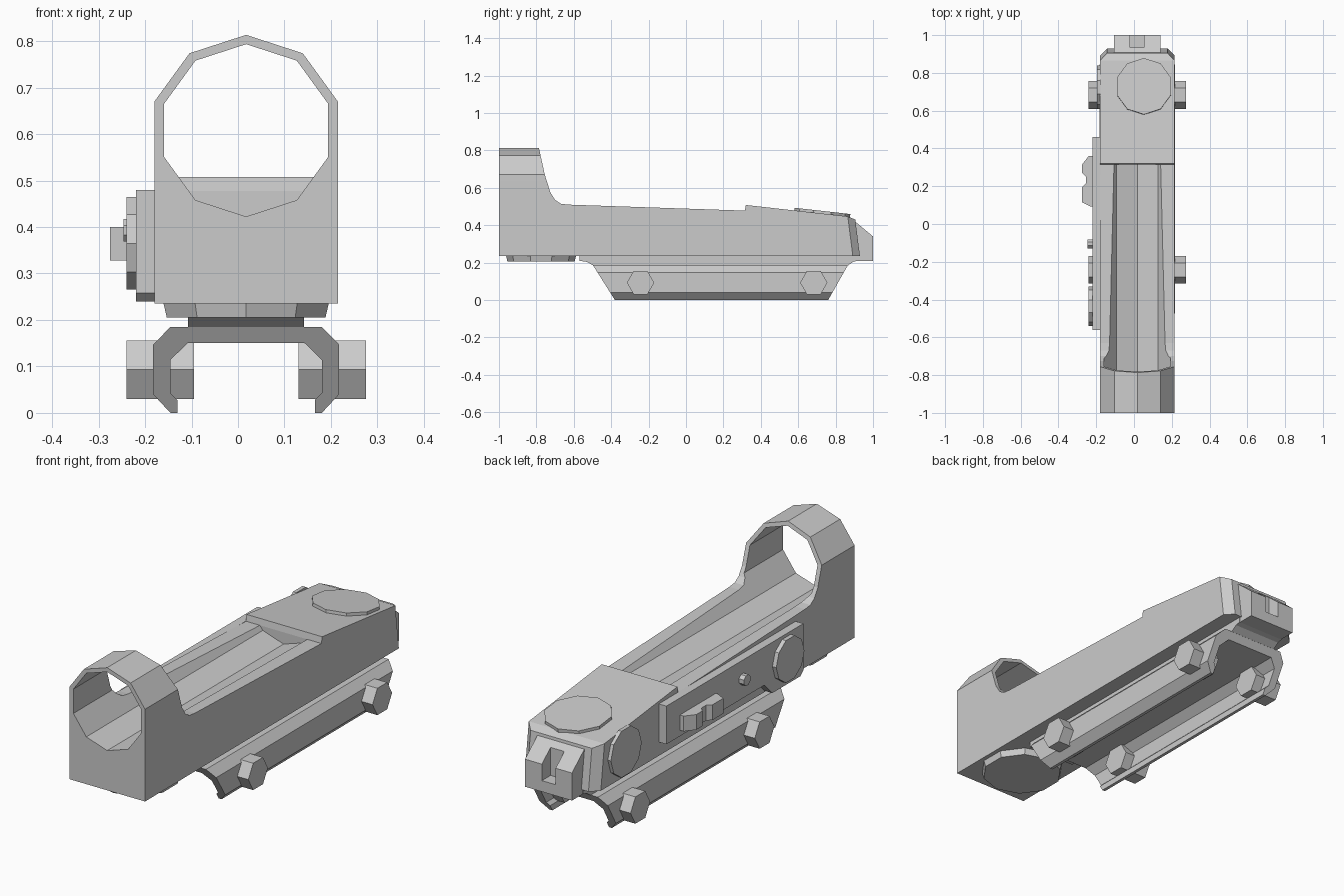
import bpy, bmesh, math
from mathutils import Vector, Matrix

if "Cube" in bpy.data.objects:
    bpy.data.objects.remove(bpy.data.objects["Cube"])

CX = 0.0175  # centre line of the housing and clamp


def prism(name, pts, axis, a, b, end_scale=1.0):
    """Extrude a 2D outline along an axis from a to b."""
    place = {'X': lambda p, t: (t, p[0], p[1]),
             'Y': lambda p, t: (p[0], t, p[1]),
             'Z': lambda p, t: (p[0], p[1], t)}[axis]
    n = len(pts)
    mid = (sum(p[0] for p in pts) / n, sum(p[1] for p in pts) / n)
    end = [tuple(m + (c - m) * end_scale for c, m in zip(p, mid)) for p in pts]
    bm = bmesh.new()
    lo = [bm.verts.new(place(p, a)) for p in pts]
    hi = [bm.verts.new(place(p, b)) for p in end]
    bm.faces.new(lo)
    bm.faces.new(hi)
    for i in range(n):
        j = (i + 1) % n
        bm.faces.new((lo[i], lo[j], hi[j], hi[i]))
    bmesh.ops.recalc_face_normals(bm, faces=bm.faces)
    mesh = bpy.data.meshes.new(name)
    bm.to_mesh(mesh)
    bm.free()
    ob = bpy.data.objects.new(name, mesh)
    bpy.context.collection.objects.link(ob)
    return ob


def ngon(cx, cy, r, n, start=0):
    return [(cx + r * math.cos(math.radians(start) + 2 * math.pi * i / n),
             cy + r * math.sin(math.radians(start) + 2 * math.pi * i / n)) for i in range(n)]


def rect(u0, u1, v0, v1):
    return [(u0, v0), (u1, v0), (u1, v1), (u0, v1)]


def boolean(ob, tool, op):
    m = ob.modifiers.new(op, 'BOOLEAN')
    m.operation, m.object, m.solver = op, tool, 'EXACT'
    bpy.context.view_layer.objects.active = ob
    bpy.ops.object.modifier_apply(modifier=m.name)
    bpy.data.objects.remove(tool)


def slice_off(ob, co, normal):
    """Remove everything on the normal side of a plane and cap it."""
    bm = bmesh.new()
    bm.from_mesh(ob.data)
    res = bmesh.ops.bisect_plane(bm, geom=bm.verts[:] + bm.edges[:] + bm.faces[:],
                                 plane_co=co, plane_no=normal, clear_outer=True)
    cut = [e for e in res['geom_cut'] if isinstance(e, bmesh.types.BMEdge)]
    bmesh.ops.contextual_create(bm, geom=cut)
    bmesh.ops.recalc_face_normals(bm, faces=bm.faces)
    bm.to_mesh(ob.data)
    bm.free()


# Housing: side silhouette intersected with the hooded front silhouette
side = [(-1, .235), (-1, .83), (-.79, .83), (-.755, .67), (-.725, .575), (-.70, .535),
        (-.67, .515), (-.63, .51), (.315, .478), (.32, .508), (.865, .447),
        (.905, .43), (.93, .235)]
housing = prism("housing", side, 'X', -.18, .215)
hood = ngon(CX, .606, .2075, 10, 18)[:5]
front = [(CX - .2, .1), (CX + .2, .1)] + hood
boolean(housing, prism("hood_cutter", front, 'Y', -1.1, 1.1), 'INTERSECT')

# Bore and open trough
boolean(housing, prism("bore_cutter", ngon(CX, .608, .1855, 10, 90), 'Y', -1.1, .315), 'DIFFERENCE')

# Slanted rear corner chamfers
for s in (-1, 1):
    p = Vector((CX + s * .1975, .865, .447))
    nrm = (Vector((0, .027, -.212))).cross(Vector((-s * .045, .045, 0)))
    if nrm.y < 0:
        nrm.negate()
    slice_off(housing, p, nrm)

# Rear forked sight block
rear = prism("rear_fork", [(.88, .43), (.91, .415), (1, .34), (1, .21), (.92, .21), (.88, .236)],
             'X', -.105, .14)
boolean(rear, prism("fork_cutter", rect(-.02, .052, .262, .6), 'Y', .935, 1.1), 'DIFFERENCE')

# Tilted cap on the top, tapered cap underneath
cap = prism("top_cap", ngon(0, 0, .15, 10, 90), 'Z', -.01, .014)
cap.data.transform(Matrix.Translation((.0525, .728, .4625)) @ Matrix.Rotation(-.1115, 4, 'X'))
prism("bottom_cap", ngon(CX, -.775, .187, 10, 90), 'Z', .236, .205, .96)

# Left side control panel with its dial, screw and switch
panel = [(-.56, .48), (.46, .48), (.46, .3), (-.27, .3), (-.33, .24), (-.54, .24), (-.56, .258)]
prism("side_panel", panel, 'X', -.22, -.178)
prism("front_dial", ngon(-.435, .365, .105, 10), 'X', -.24, -.218)
prism("rear_dial", ngon(.725, .36, .115, 10), 'X', -.196, -.178)
prism("panel_screw", ngon(-.105, .393, .026, 8, 22.5), 'X', -.246, -.218)
switch = [(-.218, .36), (-.24, .36), (-.275, .315), (-.275, .27), (-.255, .25), (-.255, .215),
          (-.275, .195), (-.275, .115), (-.23, .092), (-.218, .092)]
prism("switch", switch, 'Z', .328, .4)

# Rail clamp: mirrored C section with sloping ends, and the neck above
half = [(.163, .185), (.2, .147), (.2, .04), (.163, 0), (.148, 0), (.148, .028),
        (.163, .043), (.163, .114), (.126, .15)]
section = [(CX + x, z) for x, z in half] + [(CX - x, z) for x, z in reversed(half)]
ends = [(-.53, .3), (-.53, .2), (-.497, .185), (-.38, 0), (-.38, -.1),
        (.76, -.1), (.76, 0), (.865, .185), (.9, .2), (.9, .3)]
clamp = prism("rail_clamp", section, 'Y', -.6, .95)
boolean(clamp, prism("clamp_cutter", ends, 'X', -.5, .5), 'INTERSECT')
neck = [(-.57, .237), (-.57, .21), (-.53, .204), (-.495, .184), (.865, .184), (.895, .205), (.92, .21), (.92, .237)]
prism("clamp_neck", neck, 'X', CX - .125, CX + .125)

# Hexagonal clamp bolts
for y in (-.243, .683):
    for x0, x1, label in ((-.24, -.095, "left"), (.13, .275, "right")):
        prism("clamp_bolt_" + label, ngon(y, .093, .073, 6), 'X', x0, x1)
